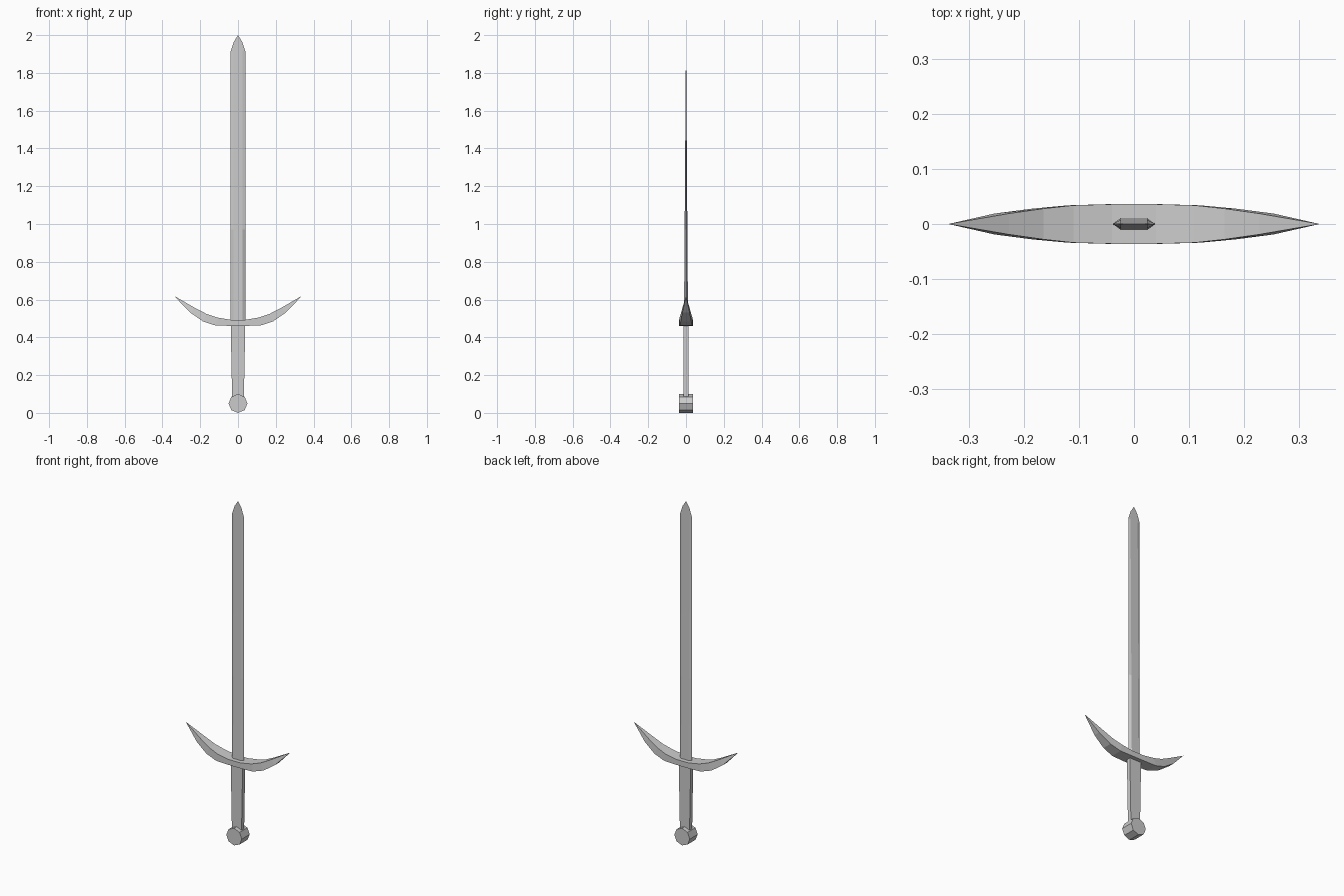
import bpy, bmesh, math
from mathutils import Matrix

if "Cube" in bpy.data.objects:
    bpy.data.objects.remove(bpy.data.objects["Cube"])


def loft(name, rings):
    """Skin a series of equal-length vertex rings, capping both ends."""
    bm = bmesh.new()
    loops = [[bm.verts.new(p) for p in ring] for ring in rings]
    n = len(loops[0])
    for a, b in zip(loops, loops[1:]):
        for i in range(n):
            j = (i + 1) % n
            bm.faces.new((a[i], a[j], b[j], b[i]))
    bm.faces.new(loops[0])
    bm.faces.new(loops[-1])
    bmesh.ops.remove_doubles(bm, verts=bm.verts, dist=0.0002)
    bmesh.ops.recalc_face_normals(bm, faces=bm.faces)
    return finish(name, bm)


def finish(name, bm):
    mesh = bpy.data.meshes.new(name)
    bm.to_mesh(mesh)
    bm.free()
    obj = bpy.data.objects.new(name, mesh)
    bpy.context.collection.objects.link(obj)
    return obj


# Blade: hexagonal section thinning steadily to a point
def blade_ring(z, half_width):
    t = 0.0108 * (2.0 - z) / 1.52
    w, f = half_width, half_width * 0.62
    return [(-w, 0, z), (-f, -t, z), (f, -t, z), (w, 0, z), (f, t, z), (-f, t, z)]


loft("blade", [blade_ring(z, w) for z, w in
               [(0.475, 0.039), (0.97, 0.039), (1.915, 0.039),
                (1.965, 0.022), (2.0, 0.0)]])

# Crossguard: upswept crescent, (x, z) of bottom and top edges plus half depth
half = [(0.05, 0.461, 0.04, 0.493, 0.036),
        (0.12, 0.463, 0.11, 0.505, 0.034),
        (0.185, 0.484, 0.165, 0.523, 0.028),
        (0.254, 0.532, 0.228, 0.556, 0.019),
        (0.338, 0.619, 0.338, 0.619, 0.0)]


def guard_ring(s, xb, zb, xt, zt, d):
    return [(s * xb, -d, zb), (s * xb, d, zb), (s * xt, d, zt), (s * xt, -d, zt)]


loft("crossguard", [guard_ring(-1, *h) for h in reversed(half)]
     + [guard_ring(1, *h) for h in half])


# Grip: rectangular bar, slightly narrower at the pommel
def grip_ring(z, w, d):
    return [(-w, -d, z), (w, -d, z), (w, d, z), (-w, d, z)]


loft("grip", [grip_ring(0.07, 0.031, 0.012), grip_ring(0.39, 0.037, 0.012),
              grip_ring(0.475, 0.037, 0.012)])

# Pommel: octagonal disc facing front and back
bm = bmesh.new()
bmesh.ops.create_cone(
    bm, cap_ends=True, segments=8, radius1=0.05, radius2=0.05, depth=0.073,
    matrix=Matrix.Translation((0, 0, 0.05)) @ Matrix.Rotation(math.pi / 2, 4, 'X'))
finish("pommel", bm)
